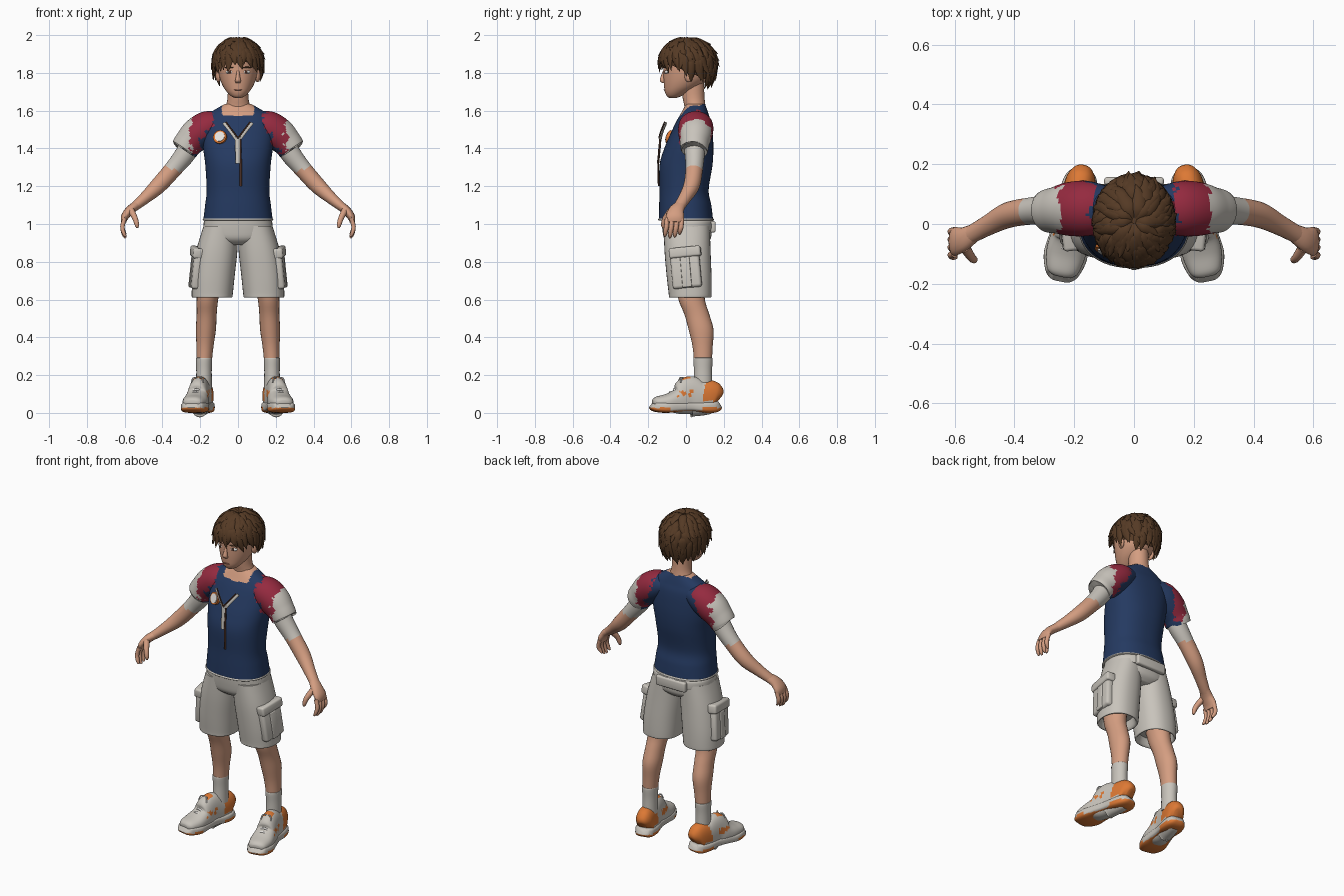
import bpy, bmesh, math, random
from mathutils import Vector, Matrix, noise

if "Cube" in bpy.data.objects:
    bpy.data.objects.remove(bpy.data.objects["Cube"])
random.seed(4)
SIDES = (("left", 1), ("right", -1))
X, Y, Z = Vector((1, 0, 0)), Vector((0, 1, 0)), Vector((0, 0, 1))


def material(name, *rgb):
    m = bpy.data.materials.new(name)
    m.use_nodes = True
    m.diffuse_color = (*rgb, 1)
    m.node_tree.nodes["Principled BSDF"].inputs["Base Color"].default_value = (*rgb, 1)
    return m


navy = material("navy cloth", .018, .042, .12)
red = material("red cloth", .30, .023, .05)
skin = material("skin", .66, .34, .22)
grey = material("pale grey cloth", .58, .55, .50)
brown = material("brown hair", .09, .042, .018)
orange = material("orange rubber", .72, .19, .035)
white = material("white", .8, .78, .75)
dark = material("dark brown cord", .07, .03, .02)
lip = material("lip", .36, .13, .09)


def finish(name, bm, *mats):
    bmesh.ops.recalc_face_normals(bm, faces=bm.faces)
    me = bpy.data.meshes.new(name)
    bm.to_mesh(me)
    bm.free()
    for m in mats:
        me.materials.append(m)
    ob = bpy.data.objects.new(name, me)
    bpy.context.collection.objects.link(ob)
    bpy.ops.object.select_all(action='DESELECT')
    ob.select_set(True)
    bpy.context.view_layer.objects.active = ob
    bpy.ops.object.shade_smooth_by_angle(angle=math.radians(50))
    return ob


def curve_through(rings, steps):
    """Catmull-Rom interpolation of ring tuples."""
    out = []
    for i in range(len(rings) - 1):
        a, b, c, d = (rings[max(0, min(len(rings) - 1, i + k))] for k in (-1, 0, 1, 2))
        for n in range(steps):
            t = n / steps
            out.append([q + .5 * t * (r - p + t * (2*p - 5*q + 4*r - s + t * (3*(q - r) + s - p)))
                        for p, q, r, s in zip(a, b, c, d)])
    return out + [list(rings[-1])]


def tube(bm, rings, up=None, seg=16, steps=4, power=2, rule=None):
    """Skin rings (x, y, z, radius u, radius v); level rings unless up is given."""
    rows, pts = [], curve_through(rings, steps)
    for i, r in enumerate(pts):
        u, v = X, Y
        if up is not None:
            t = (Vector(pts[min(i + 1, len(pts) - 1)][:3]) - Vector(pts[max(i - 1, 0)][:3])).normalized()
            u = (up - t * up.dot(t)).normalized()
            v = t.cross(u)
        row = []
        for k in range(seg):
            c, s = math.cos(math.tau * k / seg), math.sin(math.tau * k / seg)
            c, s = (math.copysign(abs(w) ** (2 / power), w) for w in (c, s))
            row.append(bm.verts.new(Vector(r[:3]) + u * c * r[3] + v * s * r[4]))
        rows.append(row)
    faces = [bm.faces.new((a[k], a[k - 1], b[k - 1], b[k])) for a, b in zip(rows, rows[1:]) for k in range(seg)]
    faces += [bm.faces.new(rows[0]), bm.faces.new(rows[-1])]
    if rule:
        for f in faces:
            f.material_index = rule(f.calc_center_median())


def tube_object(name, rings, mats, **kw):
    bm = bmesh.new()
    tube(bm, rings, **kw)
    return finish(name, bm, *mats)


def flip(s, rings):
    return [(s * r[0], *r[1:]) for r in rings]


def blob(name, at, size, mat, turn=0):
    bm = bmesh.new()
    mx = Matrix.Translation(at) @ Matrix.Rotation(turn, 4, 'Z') @ Matrix.Diagonal((*size, 1))
    bmesh.ops.create_uvsphere(bm, u_segments=20, v_segments=12, radius=1, matrix=mx)
    return finish(name, bm, mat)


def box(name, at, size, mat, rot=Matrix(), bevel=.012):
    bm = bmesh.new()
    bmesh.ops.create_cube(bm, size=1, matrix=Matrix.Diagonal((*size, 1)))
    bmesh.ops.bevel(bm, geom=bm.edges[:], offset=bevel, segments=3, affect='EDGES', profile=.5)
    bm.transform(Matrix.Translation(at) @ rot)
    return finish(name, bm, mat)


# Shirt: navy body, ragged red shoulders, pale cuffs
def shirt_rule(c):
    x = abs(c.x) + .035 * noise.noise(c * 22) + .02 * noise.noise(c * 60)
    if abs(c.x) < .085 and c.z > 1.615 + .5 * (c.y - .05):
        return 3
    if x > .25:
        return 2
    return 1 if x > .135 + max(0, 1.55 - c.z) * .45 and c.z > 1.37 else 0


cloth = (navy, red, grey, skin)
tube_object("shirt_body", [
    (0, 0, 1.025, .183, .143), (0, -.004, 1.1, .174, .138), (0, -.01, 1.18, .166, .130),
    (0, 0, 1.31, .173, .140), (0, .015, 1.4, .184, .130), (0, .03, 1.48, .188, .111),
    (0, .04, 1.54, .182, .093), (0, .045, 1.58, .16, .075), (0, .048, 1.61, .115, .062),
    (0, .05, 1.635, .07, .05)], cloth, seg=112, steps=8, power=2.3, rule=shirt_rule)
tube_object("shirt_hem", [(0, 0, 1.018, .18, .14), (0, 0, 1.022, .187, .148), (0, 0, 1.03, .184, .144)],
            (grey,), seg=48, power=2.3)
for side, s in SIDES:
    tube_object(side + "_sleeve", flip(s, [
        (.09, .05, 1.535, .075, .06), (.155, .052, 1.515, .092, .085), (.215, .05, 1.475, .09, .088),
        (.26, .046, 1.43, .078, .078), (.285, .044, 1.395, .072, .072), (.278, .044, 1.405, .058, .058)]),
        cloth, up=Y, seg=64, steps=8, rule=shirt_rule)

# Arms and hands
    tube_object(side + "_arm", flip(s, [
        (.24, .046, 1.44, .056, .056), (.28, .046, 1.37, .053, .054), (.34, .044, 1.295, .046, .047),
        (.42, .03, 1.205, .043, .043), (.49, -.005, 1.14, .034, .032), (.55, -.038, 1.09, .03, .024)]),
        (skin, grey), up=Y, seg=24, steps=6, rule=lambda c: int(c.z - .3 * abs(c.x) > 1.185))
    bm = bmesh.new()
    tube(bm, flip(s, [(.53, -.025, 1.105, .028, .024), (.57, -.05, 1.075, .04, .024),
                      (.598, -.058, 1.04, .048, .021), (.606, -.06, 1.01, .045, .014)]), up=Y)
    for i in range(4):
        y, drop = -.022 - .026 * i, (.01, -.004, -.008, 0)[i]
        tube(bm, flip(s, [(.6, y, 1.03, .012, .012), (.612, y - .004, .985, .013, .012),
                          (.604, y - .01, .95 + drop, .011, .01), (.594, y - .012, .934 + drop, .005, .005)]),
             up=Y, seg=10)
    tube(bm, flip(s, [(.565, -.08, 1.07, .018, .018), (.545, -.11, 1.03, .015, .015),
                      (.535, -.12, .995, .012, .012), (.534, -.12, .978, .005, .005)]), up=Y, seg=10)
    finish(side + "_hand", bm, skin)

# Shorts with cargo pockets
tube_object("shorts_seat", [(0, .01, .89, .10, .09), (0, .008, .92, .172, .122), (0, .005, .97, .184, .13),
                            (0, 0, 1.03, .176, .13)], (grey,), seg=48, power=2.3)
tube_object("waistband", [(0, .01, .965, .176, .132), (0, .012, .97, .183, .137), (0, .012, 1.01, .181, .137),
                          (0, .01, 1.02, .174, .13)], (grey,), seg=48, power=2.3)
box("back_waist_flap", (0, .142, .985), (.2, .03, .06), grey, bevel=.01)
for side, s in SIDES:
    tube_object(side + "_shorts_leg", flip(s, [
        (.09, .004, .99, .092, .122), (.112, .008, .86, .109, .122), (.129, .016, .73, .112, .119),
        (.136, .022, .635, .109, .114), (.137, .022, .612, .106, .111), (.138, .022, .62, .094, .098),
        (.14, .022, .66, .085, .09)]), (grey,), seg=36, power=2.3)
    tilt = Matrix.Rotation(-s * .12, 4, 'Z') @ Matrix.Rotation(-s * .09, 4, 'Y') @ Matrix.Rotation(.1, 4, 'X')
    box(side + "_pocket", (s * .222, .0, .755), (.05, .155, .19), grey, tilt, .016)
    box(side + "_pocket_flap", (s * .216, -.005, .85), (.06, .168, .055), grey, tilt)
    box(side + "_pocket_pleat", (s * .246, .0, .745), (.014, .05, .16), grey, tilt, .005)

# Legs and socks
    tube_object(side + "_leg", flip(s, [
        (.15, .02, .7, .065, .078), (.162, .03, .6, .057, .07), (.166, .058, .52, .053, .066),
        (.17, .08, .44, .053, .066), (.175, .088, .35, .045, .053), (.18, .09, .25, .039, .046)]),
        (skin,), seg=24)
    tube_object(side + "_sock", flip(s, [
        (.18, .09, .13, .042, .05), (.18, .09, .22, .041, .048), (.18, .09, .275, .043, .051),
        (.18, .09, .29, .043, .05), (.18, .09, .292, .038, .045)]), (grey,), seg=24)

# Shoes, shaped along their length then turned outward
    place = Matrix.Translation((s * .208, 0, 0)) @ Matrix.Rotation(s * .2, 4, 'Z')

    def upper_rule(c):
        patch = -.06 < c.y < .03 and abs(c.x) > .035 and .085 < c.z < .118 and noise.noise(c * 45) > -.1
        heel = c.y > .085 + .25 * (c.z - .1) and c.z > .06
        return int(heel or patch or (-.02 < c.y < .02 and c.z > .165 and abs(c.x) < .025))

    bm = bmesh.new()
    tube(bm, [(0, -.178, .05, .03, .018), (0, -.16, .052, .052, .033), (0, -.1, .055, .066, .047),
              (0, -.04, .062, .062, .071), (0, .0, .08, .055, .102), (0, .03, .085, .053, .108),
              (0, .08, .08, .054, .095), (0, .135, .085, .052, .088), (0, .16, .08, .045, .07),
              (0, .173, .07, .025, .035)], up=X, seg=40, steps=6, power=2.3, rule=upper_rule)
    bm.transform(place)
    finish(side + "_shoe_upper", bm, grey, orange)
    bm = bmesh.new()
    tube(bm, [(0, -.185, .042, .028, .016), (0, -.17, .034, .055, .026), (0, -.11, .029, .073, .029),
              (0, -.04, .032, .066, .026), (0, .03, .034, .058, .026), (0, .1, .03, .062, .03),
              (0, .15, .032, .056, .031), (0, .175, .038, .04, .025), (0, .183, .042, .02, .014)],
         up=X, seg=40, steps=6, power=3.6,
         rule=lambda c: int(c.z < (.027 if abs(c.y + .01) > .09 else .012)))
    bm.transform(place)
    finish(side + "_shoe_sole", bm, grey, orange)
    bm = bmesh.new()
    for i in range(5):
        y, z = -.085 + .02 * i, .108 + .014 * i
        tube(bm, [(-.04, y + .012, z - .022, .005, .005), (0, y, z + .003, .006, .006),
                  (.04, y + .012, z - .022, .005, .005)], up=Z, seg=8)
    for k in (-1, 1):
        tube(bm, [(0, -.01, .18, .004, .004), (k * .022, -.026, .187, .004, .004),
                  (k * .032, -.035, .162, .004, .004)], up=Y, seg=8)
    bm.transform(place)
    finish(side + "_laces", bm, white)

# Neck, head and face
tube_object("neck", [(0, .05, 1.58, .085, .06), (0, .048, 1.62, .067, .056), (0, .04, 1.67, .055, .058),
                     (0, .035, 1.75, .055, .06)], (skin,), seg=28)
tube_object("head", [(0, -.07, 1.668, .018, .02), (0, -.062, 1.678, .038, .04), (0, -.045, 1.7, .06, .067),
                     (0, -.022, 1.73, .08, .094), (0, -.002, 1.77, .096, .117), (0, .004, 1.82, .105, .124),
                     (0, .01, 1.88, .106, .13), (0, .015, 1.935, .086, .104), (0, .018, 1.965, .03, .04)],
            (skin,), seg=36)
tube_object("nose", [(0, -.112, 1.815, .007, .008), (0, -.12, 1.785, .01, .012), (0, -.125, 1.76, .015, .014),
                     (0, -.117, 1.747, .012, .01)], (skin,), seg=12)
blob("mouth", (0, -.113, 1.71), (.022, .006, .003), lip)
for side, s in SIDES:
    blob(side + "_ear", (s * .104, .015, 1.785), (.014, .024, .034), skin, s * -.3)
    blob(side + "_eye", (s * .045, -.104, 1.805), (.021, .008, .009), white, s * .35)
    blob(side + "_iris", (s * .043, -.110, 1.805), (.008, .004, .0085), dark, s * .35)
    blob(side + "_eyebrow", (s * .047, -.108, 1.829), (.025, .006, .004), brown, s * .38)


# Hair: a cap below overlapping tapered locks
def scalp(a, t, lift=1):
    c = math.cos(t)
    return Vector((.124 * lift * math.sin(t) * math.cos(a), .01 + .142 * lift * math.sin(t) * math.sin(a),
                   1.855 + c * (.122 * lift if c > 0 else .21)))


def hairline(a):
    return 1.98 + .27 * math.sin(a)


bm = bmesh.new()
grid = [[bm.verts.new(scalp(a, f / 10 * (hairline(a) - .17), .98))
         for a in (math.tau * k / 40 for k in range(40))] for f in range(1, 11)]
for lo, hi in zip(grid, grid[1:]):
    for k in range(40):
        bm.faces.new((lo[k], lo[k - 1], hi[k - 1], hi[k]))
bm.faces.new(grid[0])
finish("hair_cap", bm, brown)

bm = bmesh.new()
for layer in range(6):
    count = 10 + 4 * layer
    for k in range(count):
        a = math.tau * (k + .5 * (layer % 2) + random.uniform(-.25, .25)) / count
        end = hairline(a) * (.4 + .12 * layer) + random.uniform(-.08, .1)
        start = max(.08, end - random.uniform(.75, .95))
        swirl, flick = random.uniform(-.1, .4), random.uniform(1.06, 1.2)
        w = random.uniform(.019, .027)
        rings = []
        for f, lift, width in ((0, .95, .5), (.3, 1.05, 1), (.7, 1.07, .8), (1, flick, .06)):
            p = scalp(a + swirl * f * f, start + (end - start) * f, lift)
            rings.append((*p, .011 * width, w * width))
        up = scalp(a, (start + end) / 2) - Vector((0, .01, 1.855))
        tube(bm, rings, up=up.normalized(), seg=8, steps=3)
finish("hair_locks", bm, brown)

# Chest badge and hanging zip
facing = Vector((-.35, -1, .35)).to_track_quat('Z', 'Y').to_matrix().to_4x4()
for name, r, out, mat in (("badge_rim", .036, 0, orange), ("badge_face", .027, .005, white)):
    bm = bmesh.new()
    bmesh.ops.create_cone(bm, cap_ends=True, segments=28, radius1=r, radius2=r, depth=.016)
    bm.transform(Matrix.Translation((-.095, -.086 - out, 1.46 + out * .3)) @ facing)
    finish(name, bm, mat)
for side, s in SIDES:
    tube_object(side + "_zip_strap", [(s * .075, -.105, 1.535, .005, .009), (s * .035, -.125, 1.485, .005, .009),
                                      (0, -.137, 1.435, .005, .009)], (grey,), up=Y, seg=10)
    tube_object(side + "_zip_edge", [(s * .064, -.113, 1.54, .004, .004), (s * .026, -.133, 1.49, .004, .004),
                                     (0, -.143, 1.455, .004, .004)], (dark,), up=Y, seg=8)
tube_object("zip_pull", [(0, -.135, 1.465, .006, .015), (0, -.14, 1.4, .006, .015), (0, -.148, 1.32, .006, .012)],
            (grey,), up=Y, seg=12)
tube_object("zip_cord", [(.014, -.137, 1.45, .005, .005), (.014, -.147, 1.32, .005, .006),
                         (.014, -.144, 1.2, .005, .006)], (dark,), up=Y, seg=8)
